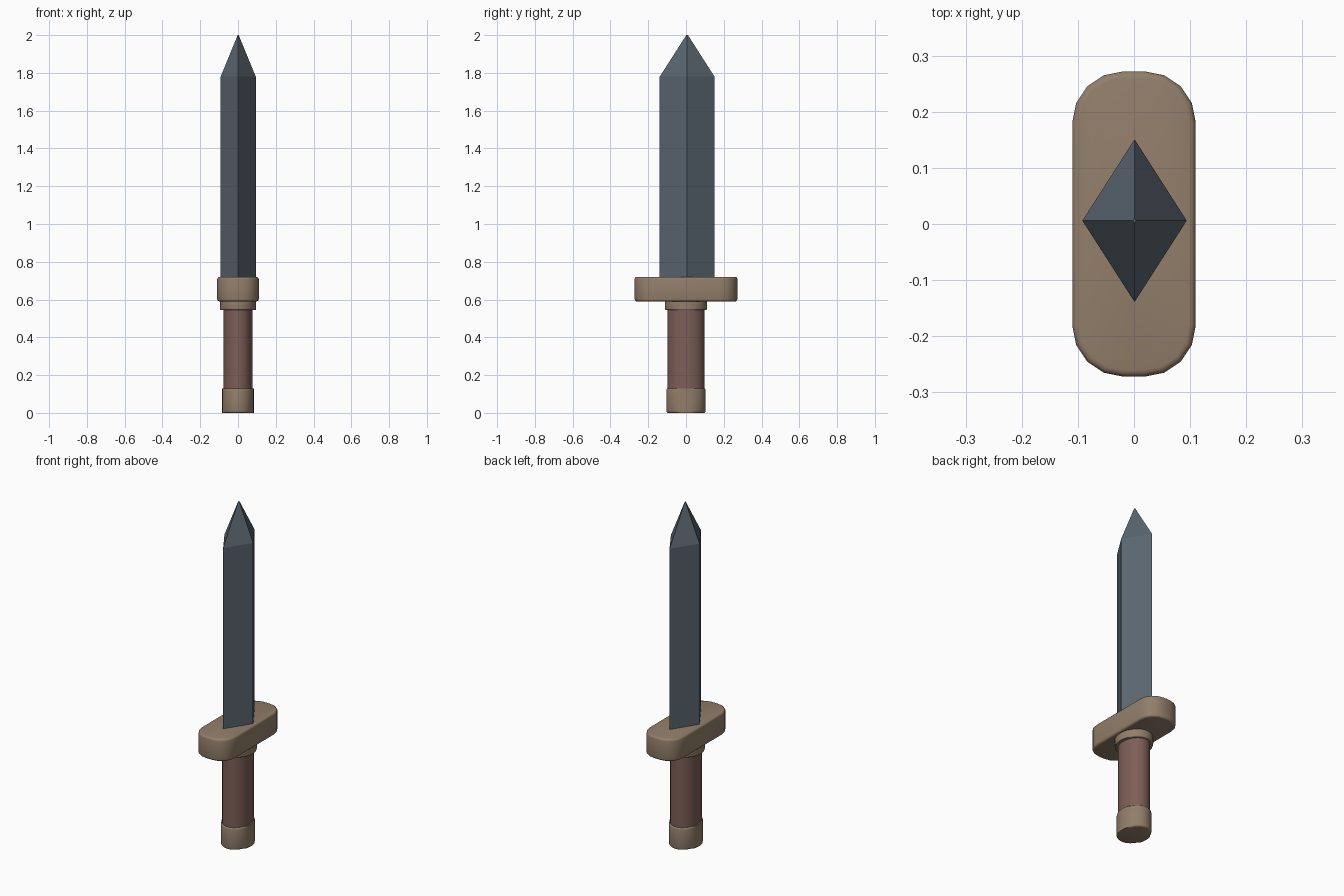
import bpy, bmesh, math

cube = bpy.data.objects.get("Cube")
if cube:
    bpy.data.objects.remove(cube, do_unlink=True)


def material(name, color):
    m = bpy.data.materials.new(name)
    m.use_nodes = True
    m.diffuse_color = (*color, 1)
    bsdf = m.node_tree.nodes["Principled BSDF"]
    bsdf.inputs["Base Color"].default_value = (*color, 1)
    bsdf.inputs["Roughness"].default_value = 0.7
    return m


steel = material("dark steel", (0.10, 0.13, 0.16))
tan = material("tan fittings", (0.29, 0.21, 0.145))
leather = material("red brown leather", (0.205, 0.112, 0.094))


def oval(rx, ry, sides=32):
    return [(rx * math.cos(a), ry * math.sin(a))
            for a in (2 * math.pi * i / sides for i in range(sides))]


def rounded_bar(hx, hy, r, steps=4):
    """Rectangle outline with rounded corners."""
    points = []
    for corner, (sx, sy) in enumerate([(1, 1), (-1, 1), (-1, -1), (1, -1)]):
        for i in range(steps + 1):
            a = math.pi / 2 * (corner + i / steps)
            points.append((sx * (hx - r) + r * math.cos(a),
                           sy * (hy - r) + r * math.sin(a)))
    return points


def loft(name, outline, levels, mat, bevel=0.0, smooth=True, centre=(0, 0)):
    """Stack scaled copies of an outline at (height, scale) levels."""
    bm = bmesh.new()
    rings = [[bm.verts.new((centre[0] + x * s, centre[1] + y * s, z))
              for x, y in outline] for z, s in levels]
    n = len(outline)
    for low, high in zip(rings, rings[1:]):
        for i in range(n):
            j = (i + 1) % n
            bm.faces.new((low[i], low[j], high[j], high[i]))
    bm.faces.new(rings[0][::-1])
    bm.faces.new(rings[-1])
    if bevel:
        rims = [e for e in bm.edges if abs(e.verts[0].co.z - e.verts[1].co.z) < 1e-5]
        bmesh.ops.bevel(bm, geom=rims, offset=bevel, segments=3, profile=0.5,
                        affect='EDGES')
    bmesh.ops.recalc_face_normals(bm, faces=bm.faces)
    mesh = bpy.data.meshes.new(name)
    bm.to_mesh(mesh)
    bm.free()
    mesh.materials.append(mat)
    obj = bpy.data.objects.new(name, mesh)
    bpy.context.collection.objects.link(obj)
    if smooth:
        bpy.ops.object.select_all(action='DESELECT')
        obj.select_set(True)
        bpy.context.view_layer.objects.active = obj
        bpy.ops.object.shade_smooth_by_angle(angle=math.radians(40))
    return obj


# Handle: pommel, grip and collar
loft("pommel", oval(0.084, 0.104), [(0, 1), (0.13, 1)], tan, bevel=0.01)
loft("grip", oval(0.077, 0.098), [(0.11, 1), (0.56, 1)], leather)
loft("collar", oval(0.095, 0.112), [(0.545, 1), (0.605, 1)], tan, bevel=0.006)

# Crossguard
loft("crossguard", rounded_bar(0.11, 0.272, 0.091), [(0.59, 1), (0.72, 1)], tan,
     bevel=0.012)

# Diamond-section blade with a faceted point
loft("blade", oval(0.093, 0.145, sides=4), [(0.7, 1), (1.78, 1), (2.0, 0.03)],
     steel, smooth=False, centre=(0.001, 0.006))
